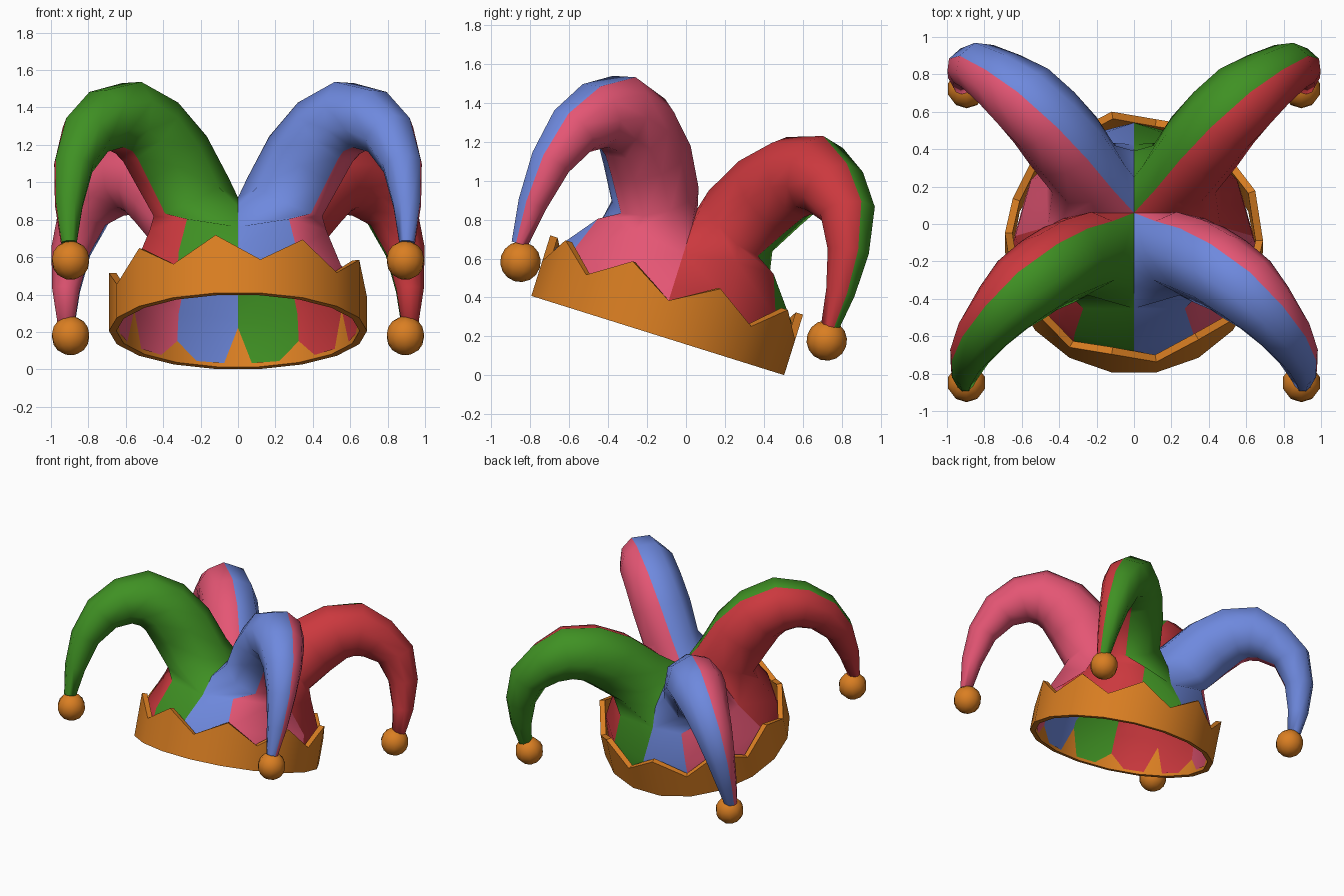
import bpy, bmesh, math
from mathutils import Matrix, Vector

if "Cube" in bpy.data.objects:
    bpy.data.objects.remove(bpy.data.objects["Cube"])

# the whole hat is built upright, then tilted back by this frame
TILT = Matrix.Translation((0, -0.145, 0.205)) @ Matrix.Rotation(math.radians(-17.4), 4, 'X')


def material(name, rgb):
    m = bpy.data.materials.new(name)
    m.diffuse_color = (*rgb, 1)
    m.use_nodes = True
    m.node_tree.nodes["Principled BSDF"].inputs["Base Color"].default_value = m.diffuse_color
    return m


ORANGE = material("orange", (0.70, 0.21, 0.016))
GREEN = material("green", (0.050, 0.283, 0.017))
RED = material("red", (0.60, 0.040, 0.048))
PINK = material("pink", (0.78, 0.092, 0.175))
BLUE = material("blue", (0.156, 0.25, 0.73))


def finish(bm, name, mats, angle):
    bmesh.ops.recalc_face_normals(bm, faces=bm.faces)
    me = bpy.data.meshes.new(name)
    bm.to_mesh(me)
    bm.free()
    for m in mats:
        me.materials.append(m)
    ob = bpy.data.objects.new(name, me)
    bpy.context.collection.objects.link(ob)
    ob.matrix_world = TILT
    bpy.ops.object.select_all(action='DESELECT')
    bpy.context.view_layer.objects.active = ob
    ob.select_set(True)
    bpy.ops.object.shade_smooth_by_angle(angle=math.radians(angle))
    return ob


# zigzag head band: 18 sides, alternating peaks and valleys
bm = bmesh.new()
cols = []
for i in range(18):
    a = math.radians(-10 + 20 * i)
    top = 0.325 if i % 2 == 0 else 0.188
    c, s = -math.cos(a), math.sin(a)
    cols.append([bm.verts.new((r * s, r * c, z))
                 for r, z in ((0.69, 0), (0.69, top), (0.65, top), (0.65, 0))])
for i in range(18):
    p, q = cols[i], cols[(i + 1) % 18]
    for k in range(4):
        bm.faces.new((p[k], q[k], q[(k + 1) % 4], p[(k + 1) % 4]))
finish(bm, "head_band", [ORANGE], 30)

# horn path: radial distance, height, radius, width factor, slope and roll in degrees
PATH = [(0.34, 0.68, 0.24, 0.88, 55, 3), (0.49, 0.86, 0.24, 0.92, 48, 6),
        (0.64, 0.985, 0.22, 0.97, 32, 9), (0.80, 1.03, 0.205, 1, 0, 12),
        (0.95, 0.985, 0.175, 1, -30, 14), (1.09, 0.87, 0.145, 1, -55, 16),
        (1.185, 0.68, 0.11, 1, -75, 18), (1.22, 0.45, 0.078, 1, -85, 18),
        (1.22, 0.24, 0.045, 1, -95, 18)]
ANGLES = (0, 45, 90, 135, 180, 216, 252, 288, 324)
# seam between neighbouring quarters: distance from the axis, height
SEAM = [(0.20, 0.685), (0.38, 0.58), (0.46, 0.44)]
D = Vector((0.74, 0.67, 0))
B = Vector((-0.67, 0.74, 0))
UP = Vector((0, 0, 1))


def arc(r, z):
    return [Vector((r * math.sin(math.radians(t)), r * math.cos(math.radians(t)), z))
            for t in (0, 30, 60, 90)]


def quarter(name, sx, sy, front_mat, side_mat):
    """One quarter of the cap with its curved horn."""
    bm = bmesh.new()

    def add(points):
        return [bm.verts.new((p.x * sx, p.y * sy, p.z)) for p in points]

    def face(vs, mat):
        bm.faces.new(vs).material_index = mat

    # collar of the cap inside the band
    low, mid = add(arc(0.66, 0.02)), add(arc(0.635, 0.27))
    # ring where the cap turns into the horn
    shoulder = arc(0.545, 0.48)
    ring = add([Vector((0, 0, 0.685))] + [Vector((0, r, z)) for r, z in SEAM]
               + shoulder[1:3] + [Vector((r, 0, z)) for r, z in reversed(SEAM)])
    for a, b in ((low, mid), (mid, ring[3:7])):
        for k in range(3):
            face((a[k], a[k + 1], b[k + 1], b[k]), int(k > 0))
    # horn
    for i, (s, u, r, width, slope, roll) in enumerate(PATH):
        if sy > 0 and i >= 5:
            s += 0.02
            u += 0.02 if i < 7 else 0.04
        a = math.radians(slope)
        n = -math.sin(a) * D + math.cos(a) * UP
        pts = []
        for t in ANGLES:
            t = math.radians(t - roll)
            p = s * D + u * UP + r * (math.cos(t) * n + width * math.sin(t) * B)
            p.x, p.y = max(p.x, 0), max(p.y, 0)
            pts.append(p)
        new = add(pts)
        for k in range(9):
            j = (k + 1) % 9
            face((ring[k], ring[j], new[j], new[k]), int(k >= 4))
        ring = new
    face(ring, 0)
    finish(bm, name, [front_mat, side_mat], 80)

    # bell at the tip
    bm = bmesh.new()
    centre = (0.895 * sx, 0.835, 0.235) if sy > 0 else (0.895 * sx, -0.785, 0.15)
    bmesh.ops.create_uvsphere(bm, u_segments=10, v_segments=8, radius=0.104,
                              matrix=Matrix.Translation(centre))
    finish(bm, name + "_bell", [ORANGE], 80)


quarter("front_right_horn", 1, -1, BLUE, PINK)
quarter("front_left_horn", -1, -1, GREEN, RED)
quarter("back_right_horn", 1, 1, GREEN, RED)
quarter("back_left_horn", -1, 1, BLUE, PINK)
